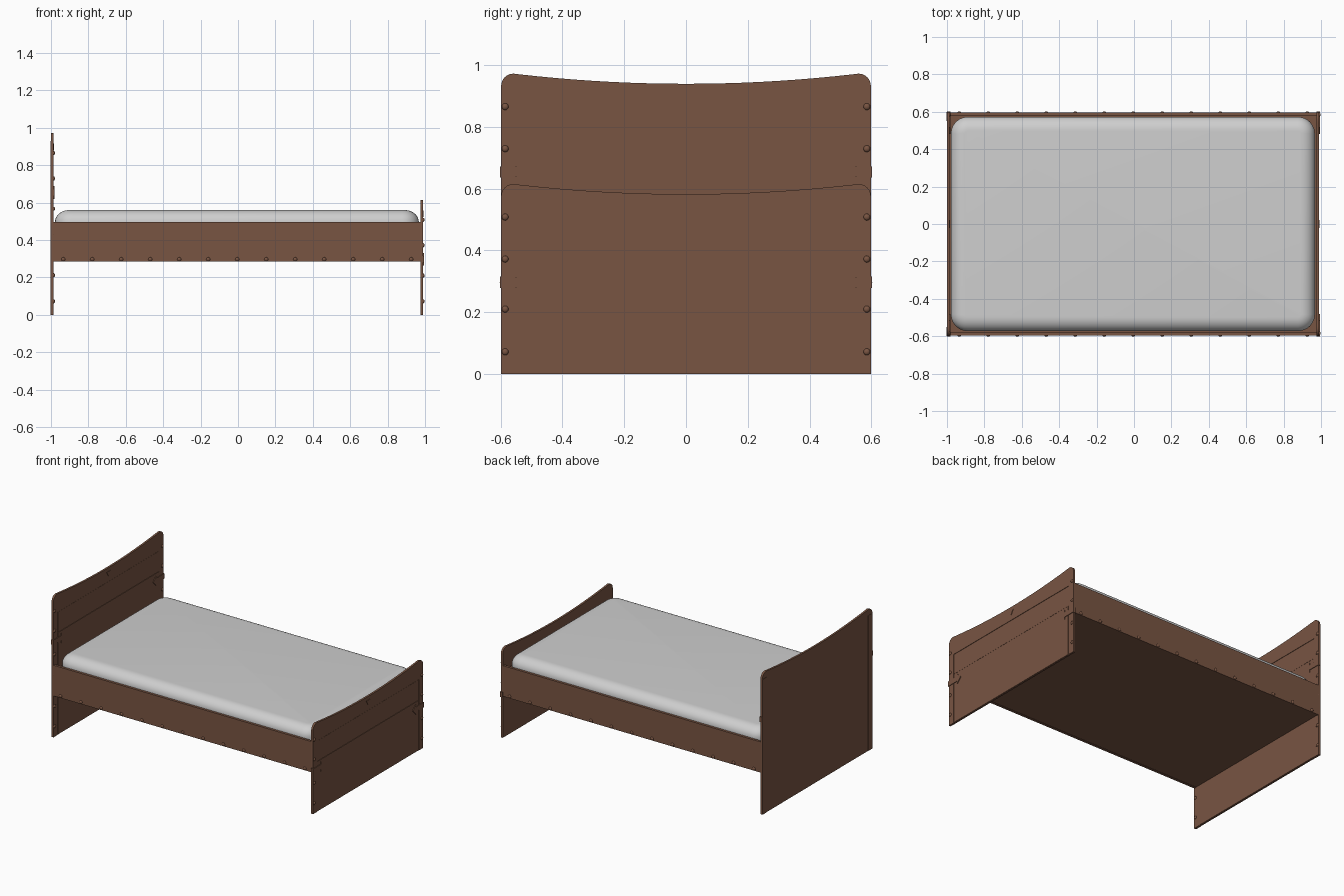
import bpy, bmesh, math
from mathutils import Matrix

cube = bpy.data.objects.get("Cube")
if cube:
    bpy.data.objects.remove(cube)


def material(name, rgb):
    m = bpy.data.materials.new(name)
    m.use_nodes = True
    m.diffuse_color = (*rgb, 1)
    m.node_tree.nodes["Principled BSDF"].inputs["Base Color"].default_value = (*rgb, 1)
    return m


WOOD = material("brown wood", (0.19, 0.09, 0.055))
SHEET = material("white sheet", (0.62, 0.62, 0.62))


def finish(name, bm, mat, smooth=False):
    bmesh.ops.recalc_face_normals(bm, faces=bm.faces)
    mesh = bpy.data.meshes.new(name)
    bm.to_mesh(mesh)
    bm.free()
    mesh.materials.append(mat)
    ob = bpy.data.objects.new(name, mesh)
    bpy.context.collection.objects.link(ob)
    if smooth:
        bpy.ops.object.select_all(action='DESELECT')
        ob.select_set(True)
        bpy.context.view_layer.objects.active = ob
        bpy.ops.object.shade_smooth_by_angle(angle=math.radians(35))
    return ob


def box(name, x0, x1, y0, y1, z0, z1, mat=WOOD):
    bm = bmesh.new()
    bmesh.ops.create_cube(bm, size=1)
    for v in bm.verts:
        v.co = ((x0 + x1) / 2 + v.co.x * (x1 - x0),
                (y0 + y1) / 2 + v.co.y * (y1 - y0),
                (z0 + z1) / 2 + v.co.z * (z1 - z0))
    return finish(name, bm, mat)


def slab(name, outline, x0, x1):
    """Extrude a (y, z) outline along x."""
    bm = bmesh.new()
    face = bm.faces.new([bm.verts.new((x0, y, z)) for y, z in outline])
    ext = bmesh.ops.extrude_face_region(bm, geom=[face])
    for v in ext["geom"]:
        if isinstance(v, bmesh.types.BMVert):
            v.co.x = x1
    return finish(name, bm, WOOD, True)


def rivets(name, spots, axis, sign):
    """Low domes facing along an axis."""
    bm = bmesh.new()
    for spot in spots:
        made = bmesh.ops.create_uvsphere(bm, u_segments=12, v_segments=6, radius=0.011)
        for v in made["verts"]:
            v.co[axis] *= 0.7
        bmesh.ops.translate(bm, verts=made["verts"], vec=spot)
    return finish(name, bm, WOOD, True)


HALF = 0.598


def dip(y, top):
    """Height of the hollow crest at y."""
    return top - 0.033 * (1 - min(1, abs(y) / 0.56) ** 2)


def board_outline(top, half=HALF, low=0):
    r = 0.04
    corner = [(half - r + r * math.cos(a), top - r + r * math.sin(a))
              for a in (math.radians(15 * i) for i in range(7))]
    crest = [(0.54 - 0.06 * i, dip(0.54 - 0.06 * i, top)) for i in range(19)]
    return [(-half, low), (half, low)] + corner + crest + [(-y, z) for y, z in reversed(corner)]


def end_board(label, x, top):
    """Board with raised frame on its +x face; panel sits below the crest."""
    core = x + 0.011
    face = x + 0.014
    slab(label + "_core", board_outline(top), x, core)
    hi, lo = top - 0.127, top - 0.27
    slab(label + "_crest", board_outline(top, low=hi), core, face)
    box(label + "_lower_face", core, face, -0.548, 0.548, 0.002, lo)
    box(label + "_panel", core, core + 0.001, -0.548, 0.548, lo + 0.003, hi - 0.003)
    for s, side in ((1, "left"), (-1, "right")):
        box(f"{label}_{side}_stile", core, face, *sorted((s * 0.552, s * HALF)), 0, hi)
        # arrow strap wrapping around the outer corner
        z = top - 0.318
        tip = [(HALF, -0.017), (0.515, -0.017), (0.515, -0.034), (0.482, 0),
               (0.515, 0.034), (0.515, 0.017), (HALF, 0.017)]
        slab(f"{label}_{side}_arrow_strap", [(s * y, z + d) for y, d in tip], face, face + 0.004)
        box(f"{label}_{side}_strap_wrap", x, face + 0.004,
            *sorted((s * 0.59, s * 0.602)), z - 0.018, z + 0.018)
    heights = [top - d for d in (0.107, 0.243, 0.405, 0.543, 0.76, 0.9) if top - d > 0.04]
    rivets(label + "_rivets", [(face, s * 0.585, z) for z in heights for s in (-1, 1)], 0, 1)
    # small pointed badge in the middle
    zb = top - 0.075
    slab(label + "_badge", [(0, zb - 0.018), (0.022, zb + 0.018), (-0.022, zb + 0.018)],
         face, face + 0.003)


end_board("headboard", -1.0, 0.972)
end_board("footboard", 0.976, 0.615)

# outer face of the headboard: thin rails and stiles
for s, side in ((1, "left"), (-1, "right")):
    box(f"headboard_back_{side}_stile", -1.002, -1.0, *sorted((s * 0.552, s * HALF)), 0, 0.93)

# side rails with a row of rivets
for s, side in ((1, "left"), (-1, "right")):
    box(f"{side}_side_rail", -0.998, 0.988, *sorted((s * 0.578, s * 0.595)), 0.284, 0.495)
    rivets(f"{side}_rail_rivets",
           [(-0.934 + 0.155 * i, s * 0.595, 0.297) for i in range(13)], 1, s)

# bed base under the mattress
box("bed_base", -0.986, 0.976, -0.578, 0.578, 0.286, 0.46)

# mattress with rounded plan corners and a soft top edge
bm = bmesh.new()
rings = []
for i in range(9):
    a = math.pi / 2 * i / 8
    rings.append((0.075 * (1 - math.cos(a)), 0.495 + 0.065 * math.sin(a)))
rings = [(0, 0.45)] + rings
loops = []
for inset, z in rings:
    loop = []
    for q, (sx, sy) in enumerate(((1, 1), (-1, 1), (-1, -1), (1, -1))):
        for k in range(7):
            a = math.pi / 2 * (q + k / 6)
            r = 0.09 - inset
            loop.append(bm.verts.new((-0.006 + sx * 0.883 + r * math.cos(a),
                                      sy * 0.483 + r * math.sin(a), z)))
    loops.append(loop)
for low, high in zip(loops, loops[1:]):
    for i in range(len(low)):
        j = (i + 1) % len(low)
        bm.faces.new((low[i], low[j], high[j], high[i]))
bm.faces.new(loops[-1])
bm.faces.new(list(reversed(loops[0])))
finish("mattress", bm, SHEET, True)
